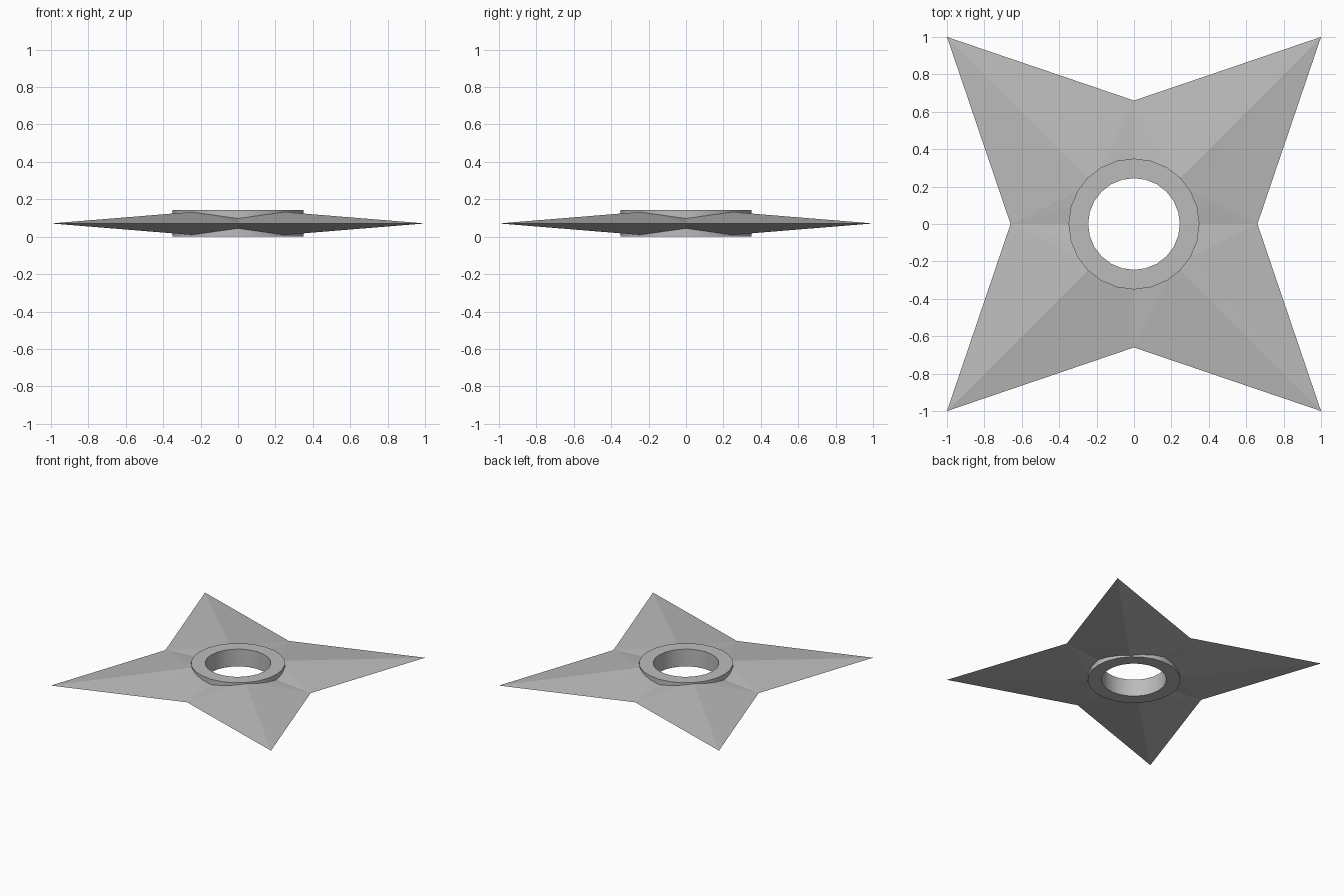
import bpy, bmesh, math
from mathutils import Vector

cube = bpy.data.objects.get("Cube")
if cube:
    bpy.data.objects.remove(cube, do_unlink=True)

SIDES = 24            # sides of the central ring
MID = 0.071           # height of the sharp edge
R_OUT, R_IN = 0.35, 0.245
NOTCH = 0.66

steel = bpy.data.materials.new("grey steel")
steel.use_nodes = True
GREY = (0.5, 0.5, 0.5, 1)
steel.diffuse_color = GREY
steel.node_tree.nodes["Principled BSDF"].inputs["Base Color"].default_value = GREY


def make_object(name, bm):
    bmesh.ops.remove_doubles(bm, verts=bm.verts, dist=0.0005)
    bmesh.ops.recalc_face_normals(bm, faces=bm.faces)
    mesh = bpy.data.meshes.new(name)
    bm.to_mesh(mesh)
    bm.free()
    mesh.materials.append(steel)
    obj = bpy.data.objects.new(name, mesh)
    bpy.context.collection.objects.link(obj)
    return obj


# Four-pointed blade: one eighth is a fan of thin facets, repeated by symmetry
def blade_eighth():
    tip, notch = Vector((1, 1, 0)), Vector((0, NOTCH, 0))
    rim = []
    for i in range(4):
        a = math.radians(15 * i)
        x = R_OUT * math.sin(a)
        rim.append(Vector((x, R_OUT * math.cos(a), 0.0265 + 0.14 * x)))
    return [(notch, rim[0], rim[1]), (notch, rim[1], rim[2]),
            (notch, rim[2], tip), (tip, rim[2], rim[3])]


bm = bmesh.new()
for quarter in range(4):
    c, s = round(math.cos(quarter * math.pi / 2)), round(math.sin(quarter * math.pi / 2))
    for mx in (1, -1):
        for mz in (1, -1):
            for tri in blade_eighth():
                pts = [(c * mx * p.x - s * p.y, s * mx * p.x + c * p.y, MID + mz * p.z)
                       for p in tri]
                bm.faces.new([bm.verts.new(p) for p in pts])
make_object("four_point_blade", bm)

# Raised ring around the centre hole: a rectangular profile spun round
bm = bmesh.new()
profile = [(R_IN, 0), (R_OUT, 0), (R_OUT, 2 * MID), (R_IN, 2 * MID)]
loops = []
for i in range(SIDES):
    a = 2 * math.pi * i / SIDES
    loops.append([bm.verts.new((r * math.cos(a), r * math.sin(a), z)) for r, z in profile])
for i in range(SIDES):
    here, after = loops[i], loops[(i + 1) % SIDES]
    for j in range(4):
        k = (j + 1) % 4
        bm.faces.new((here[j], after[j], after[k], here[k]))
ring = make_object("centre_ring", bm)
bpy.ops.object.select_all(action="DESELECT")
ring.select_set(True)
bpy.context.view_layer.objects.active = ring
bpy.ops.object.shade_smooth_by_angle(angle=math.radians(30))
